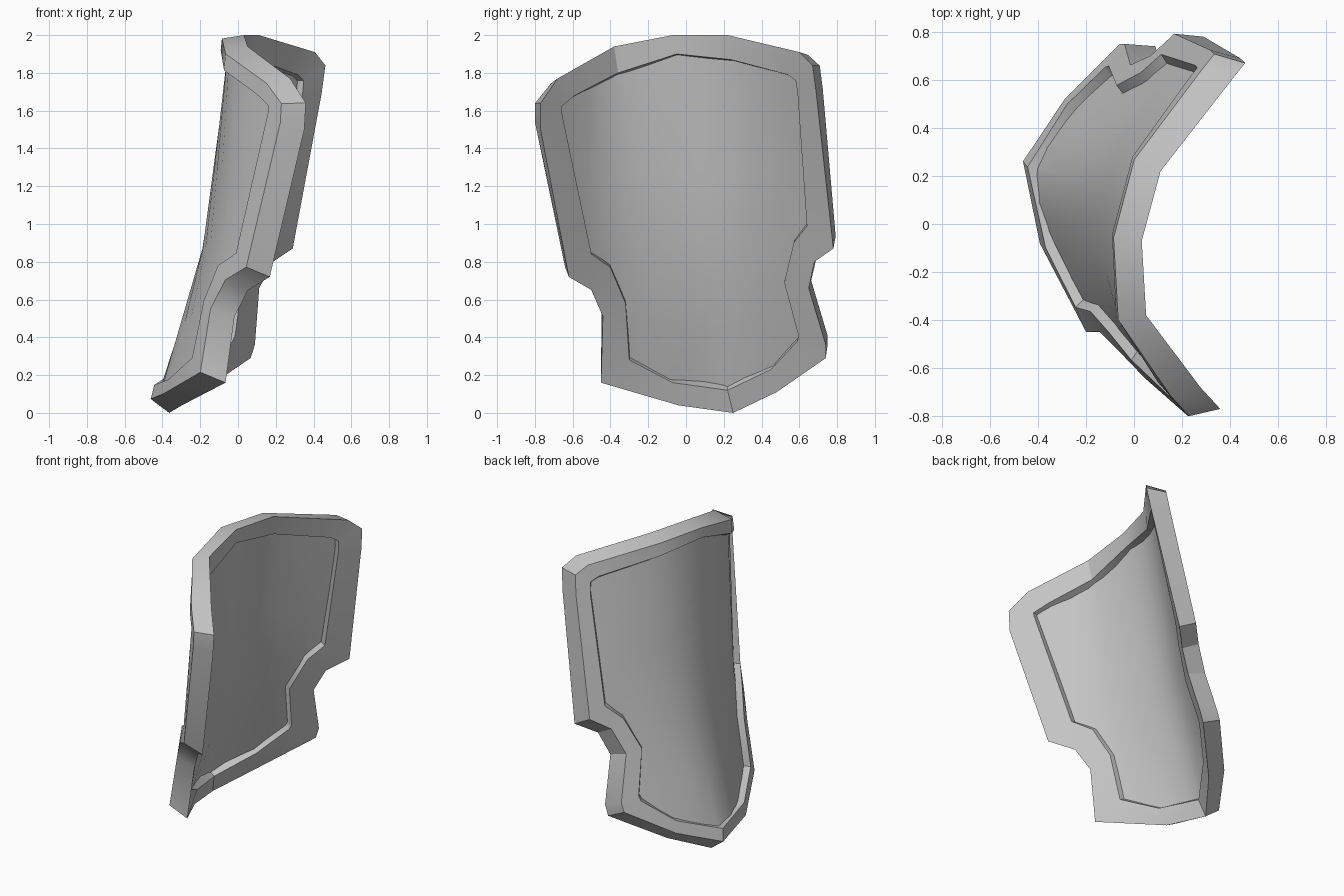
import bpy, bmesh
from mathutils import Vector

if "Cube" in bpy.data.objects:
    bpy.data.objects.remove(bpy.data.objects["Cube"])

grey = bpy.data.materials.new("plate grey")
grey.diffuse_color = (0.55, 0.55, 0.55, 1)
grey.use_nodes = True
grey.node_tree.nodes["Principled BSDF"].inputs["Base Color"].default_value = grey.diffuse_color

# Horizontal sections of the hollow side: x at each y, for three heights
SECT_Y = [-0.8, -0.6, -0.4, -0.1, 0.2, 0.5, 0.8]
SECTIONS = [
    (0.00, [0.20, 0.05, -0.13, -0.28, -0.375, -0.22, 0.02]),
    (0.85, [0.34, 0.17, 0.01, -0.10, -0.10, 0.06, 0.30]),
    (2.00, [0.41, 0.21, 0.06, 0.03, 0.10, 0.33, 0.65]),
]

# Rim outline: (outer y, outer z, inner y, inner z)
RIM = [
    (-0.77, 1.64, -0.66, 1.62), (-0.68, 1.77, -0.59, 1.68), (-0.38, 1.94, -0.36, 1.80),
    (-0.07, 2.00, -0.05, 1.90), (0.22, 2.00, 0.24, 1.87), (0.60, 1.91, 0.54, 1.79),
    (0.67, 1.84, 0.58, 1.76), (0.69, 1.69, 0.59, 1.70), (0.78, 0.87, 0.64, 0.99),
    (0.68, 0.80, 0.57, 0.90), (0.65, 0.66, 0.52, 0.69), (0.74, 0.36, 0.595, 0.41),
    (0.74, 0.29, 0.59, 0.38), (0.48, 0.11, 0.45, 0.23), (0.25, 0.00, 0.22, 0.12),
    (-0.04, 0.04, -0.07, 0.16), (-0.45, 0.16, -0.30, 0.28), (-0.44, 0.51, -0.32, 0.58),
    (-0.50, 0.65, -0.40, 0.77), (-0.62, 0.72, -0.50, 0.84), (-0.77, 1.50, -0.66, 1.60),
]


def section_x(xs, y):
    """Smooth curve through one section."""
    n = len(SECT_Y)
    i = max(0, min(n - 2, sum(y > v for v in SECT_Y) - 1))

    def slope(k):
        a, b = max(k - 1, 0), min(k + 1, n - 1)
        return (xs[b] - xs[a]) / (SECT_Y[b] - SECT_Y[a])
    h = SECT_Y[i + 1] - SECT_Y[i]
    t = (y - SECT_Y[i]) / h
    return ((2*t**3 - 3*t**2 + 1) * xs[i] + (t**3 - 2*t**2 + t) * h * slope(i)
            + (3*t**2 - 2*t**3) * xs[i + 1] + (t**3 - t**2) * h * slope(i + 1))


def surface_x(y, z):
    lo, hi = SECTIONS[:2] if z < 0.85 else SECTIONS[1:]
    t = (z - lo[0]) / (hi[0] - lo[0])
    return section_x(lo[1], y) * (1 - t) + section_x(hi[1], y) * t


def surface(y, z, depth):
    """Point at a depth behind the hollow side, along the surface normal."""
    e = 0.03
    dy = (surface_x(y + e, z) - surface_x(y - e, z)) / (2 * e)
    dz = (surface_x(y, z + e) - surface_x(y, z - e)) / (2 * e)
    return Vector((surface_x(y, z), y, z)) + Vector((-1, dy * 0.7, dz)).normalized() * depth


def finish(bm, name):
    bmesh.ops.recalc_face_normals(bm, faces=bm.faces)
    me = bpy.data.meshes.new(name)
    bm.to_mesh(me)
    bm.free()
    me.materials.append(grey)
    ob = bpy.data.objects.new(name, me)
    bpy.context.collection.objects.link(ob)
    bpy.ops.object.select_all(action='DESELECT')
    ob.select_set(True)
    bpy.context.view_layer.objects.active = ob
    bpy.ops.object.shade_smooth_by_angle(angle=0.52)
    return ob


# Raised rim: a five-sided section (share of rim width, depth) swept round the outline
SECTION = [(1.0, 0), (0.68, 0.115), (0.06, 0.115), (-0.13, 0.05), (0, 0)]
bm = bmesh.new()
rings = []
for oy, oz, iy, iz in RIM:
    rings.append([bm.verts.new(surface(iy + (oy - iy) * w, iz + (oz - iz) * w, d))
                  for w, d in SECTION])
for a, b in zip(rings, rings[1:] + rings[:1]):
    for k in range(5):
        j = (k + 1) % 5
        bm.faces.new((a[k], a[j], b[j], b[k]))
finish(bm, "rim")

# Curved panel: flat outline sliced into strips, then bent, both sides
bm = bmesh.new()
for depth in (0.03, 0.075):
    part = bmesh.new()
    part.faces.new([part.verts.new((0, iy + (oy - iy) * 0.25, iz + (oz - iz) * 0.25))
                    for oy, oz, iy, iz in RIM])
    cuts = [((0, -0.7 + 0.1 * i, 0), (0, 1, 0)) for i in range(15)]
    cuts += [((0, 0, z), (0, 0, 1)) for z in (0.45, 0.85, 1.25, 1.65)]
    for co, no in cuts:
        bmesh.ops.bisect_plane(part, geom=part.verts[:] + part.edges[:] + part.faces[:],
                               plane_co=co, plane_no=no)
    for v in part.verts:
        v.co = surface(v.co.y, v.co.z, depth)
    me = bpy.data.meshes.new("panel_side")
    part.to_mesh(me)
    part.free()
    bm.from_mesh(me)
    bpy.data.meshes.remove(me)
# Close the hidden edge between the two sides
bmesh.ops.bridge_loops(bm, edges=[e for e in bm.edges if e.is_boundary])
finish(bm, "panel")
